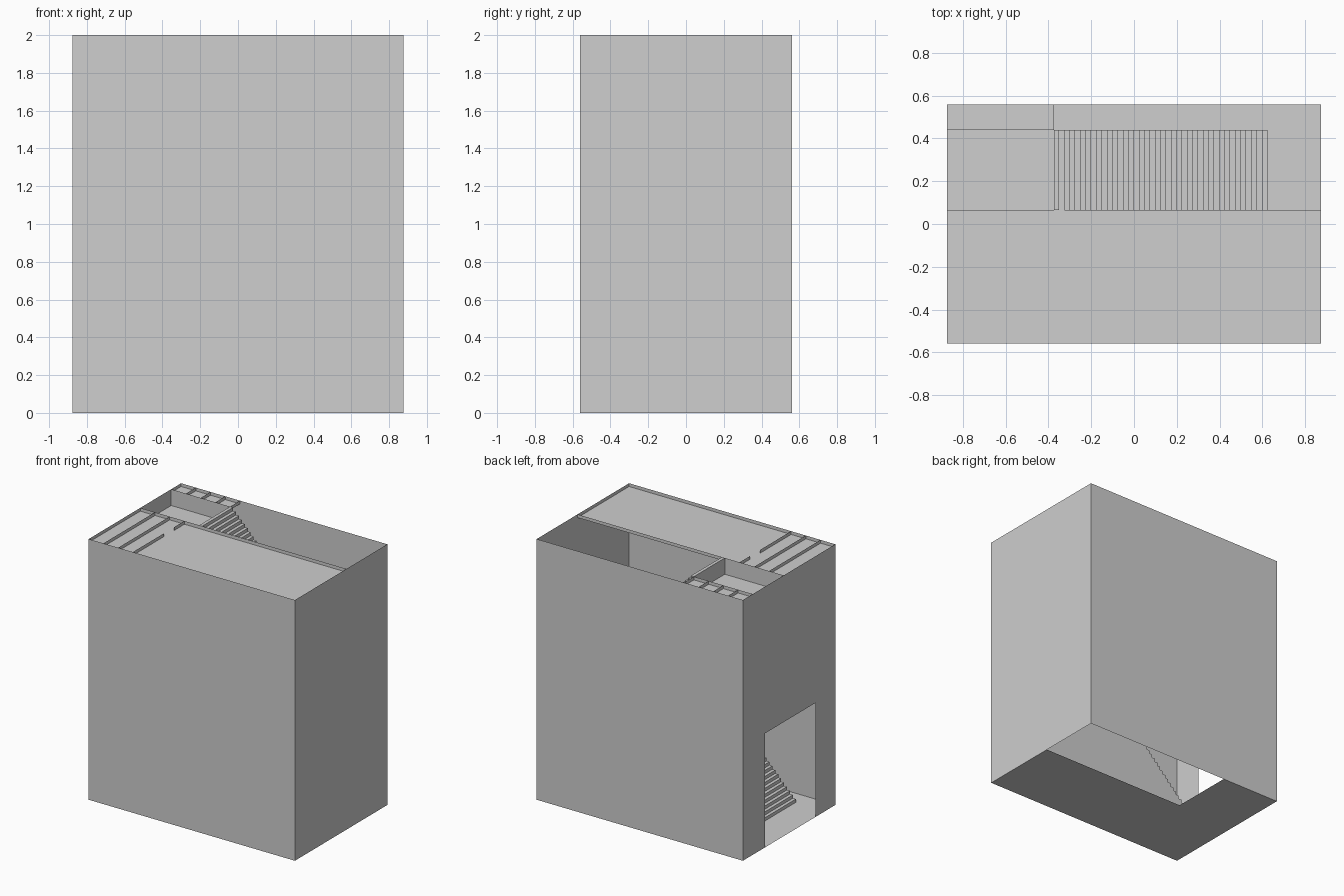
import bpy, bmesh
from mathutils import Vector

if "Cube" in bpy.data.objects:
    bpy.data.objects.remove(bpy.data.objects["Cube"], do_unlink=True)

grey = bpy.data.materials.new("plain grey")
grey.use_nodes = True
grey.diffuse_color = (0.62, 0.62, 0.62, 1)
grey.node_tree.nodes["Principled BSDF"].inputs["Base Color"].default_value = (0.62, 0.62, 0.62, 1)

X, Y, H = 0.875, 0.56, 2.0          # half width, half depth, height
EDGE, STAIR_BACK = 0.065, 0.44      # stairwell edges in y
WELL = -0.375                       # stairwell edge in x
ROOF, PIT = 1.975, 1.875            # roof levels
STEPS, STEP = 40, 0.025


def finish(name, bm):
    mesh = bpy.data.meshes.new(name)
    bm.to_mesh(mesh)
    bm.free()
    mesh.materials.append(grey)
    obj = bpy.data.objects.new(name, mesh)
    bpy.context.collection.objects.link(obj)
    return obj


def sheet(name, lo, hi, flip=False):
    """Flat rectangle between two corners that share one coordinate."""
    bm = bmesh.new()
    flat = next(i for i in range(3) if lo[i] == hi[i])
    a, b = (flat + 1) % 3, (flat + 2) % 3
    corners = []
    for u, v in ((lo, lo), (hi, lo), (hi, hi), (lo, hi)):
        p = Vector(lo)
        p[a], p[b] = u[a], v[b]
        corners.append(bm.verts.new(p))
    bm.faces.new(corners[::-1] if flip else corners)
    return finish(name, bm)


def box(name, lo, hi):
    bm = bmesh.new()
    bmesh.ops.create_cube(bm, size=1)
    for v in bm.verts:
        v.co = [(l + h) / 2 + c * (h - l) for l, h, c in zip(lo, hi, v.co)]
    return finish(name, bm)


def flight(name, x0, z0, side, y0, y1, soffit):
    """Stepped profile climbing toward side (+1 or -1), extruded across y."""
    pts = [(x0, z0)]
    for i in range(STEPS):
        z = z0 + (i + 1) * STEP
        pts += [(x0 + side * i * STEP, z), (x0 + side * (i + 1) * STEP, z)]
    end, top = pts[-1]
    pts += [(end, top - soffit)]
    if soffit < STEPS * STEP:
        pts += [(x0 + side * soffit, z0)]
    bm = bmesh.new()
    face = bm.faces.new([bm.verts.new((x, y0, z)) for x, z in pts])
    out = bmesh.ops.extrude_face_region(bm, geom=[face])
    moved = [g for g in out["geom"] if isinstance(g, bmesh.types.BMVert)]
    bmesh.ops.translate(bm, verts=moved, vec=(0, y1 - y0, 0))
    bmesh.ops.recalc_face_normals(bm, faces=bm.faces)
    return finish(name, bm)


# Outer shell
sheet("front_wall", (-X, -Y, 0), (X, -Y, H), True)
sheet("back_wall", (-X, Y, 0), (X, Y, H))
sheet("left_wall", (X, -Y, 0), (X, Y, H))

# Right wall with its doorway
DOOR_A, DOOR_B, DOOR_H = -0.32, 0.295, 0.875
sheet("right_wall_front_part", (-X, -Y, 0), (-X, DOOR_A, H), True)
sheet("right_wall_back_part", (-X, DOOR_B, 0), (-X, Y, H), True)
sheet("right_wall_over_door", (-X, DOOR_A, DOOR_H), (-X, DOOR_B, H), True)

# Ground floor, open under the stairwell
sheet("ground_floor_front", (-X, -Y, 0), (X, EDGE, 0))
sheet("ground_floor_back", (-X, EDGE, 0), (WELL, Y, 0))

# Middle slab around the lower stair opening
S0, S1 = 0.875, 1.0
sheet("middle_floor_back", (-X, -EDGE, S1), (X, Y, S1))
sheet("middle_ceiling_back", (-X, -EDGE, S0), (X, Y, S0), True)
box("middle_slab_front", (-X, -Y, S0), (X, -STAIR_BACK, S1))
box("middle_slab_right", (-X, -STAIR_BACK, S0), (-0.625, -EDGE, S1))
box("middle_slab_left", (0.375, -STAIR_BACK, S0), (X, -EDGE, S1))

# Stairs
flight("lower_stairs", -0.625, 0, 1, -STAIR_BACK, -EDGE, STEPS * STEP)
sheet("lower_stair_side_wall", (0.375, -EDGE, 0), (X, -EDGE, S0))
flight("upper_stairs", 0.625, 1, -1, EDGE, STAIR_BACK, 0.125)

# Roof decks and the sunken landing
sheet("roof_deck_front", (-X, -Y, ROOF), (X, EDGE, ROOF))
sheet("roof_deck_back", (-X, STAIR_BACK, ROOF), (WELL, Y, ROOF))
sheet("landing_floor", (-X, EDGE, PIT), (WELL, STAIR_BACK, PIT))
sheet("landing_front_side", (-X, EDGE, PIT), (WELL, EDGE, H))
sheet("landing_back_side", (-X, STAIR_BACK, PIT), (WELL, STAIR_BACK, H), True)
sheet("stairwell_rim", (WELL, EDGE, ROOF), (X, EDGE, H))

# Low partitions on the roof
for i, x in enumerate((-0.75, -0.625)):
    sheet(f"front_partition_{i}", (x, -Y, ROOF), (x, EDGE, H))
sheet("door_partition_long", (-0.5, -Y, ROOF), (-0.5, -0.18, H))
sheet("door_partition_short", (-0.5, -0.06, ROOF), (-0.5, EDGE, H))
for i in range(4):
    x = WELL - i * 0.125
    sheet(f"back_partition_{i}", (x, STAIR_BACK, ROOF), (x, Y, H))
